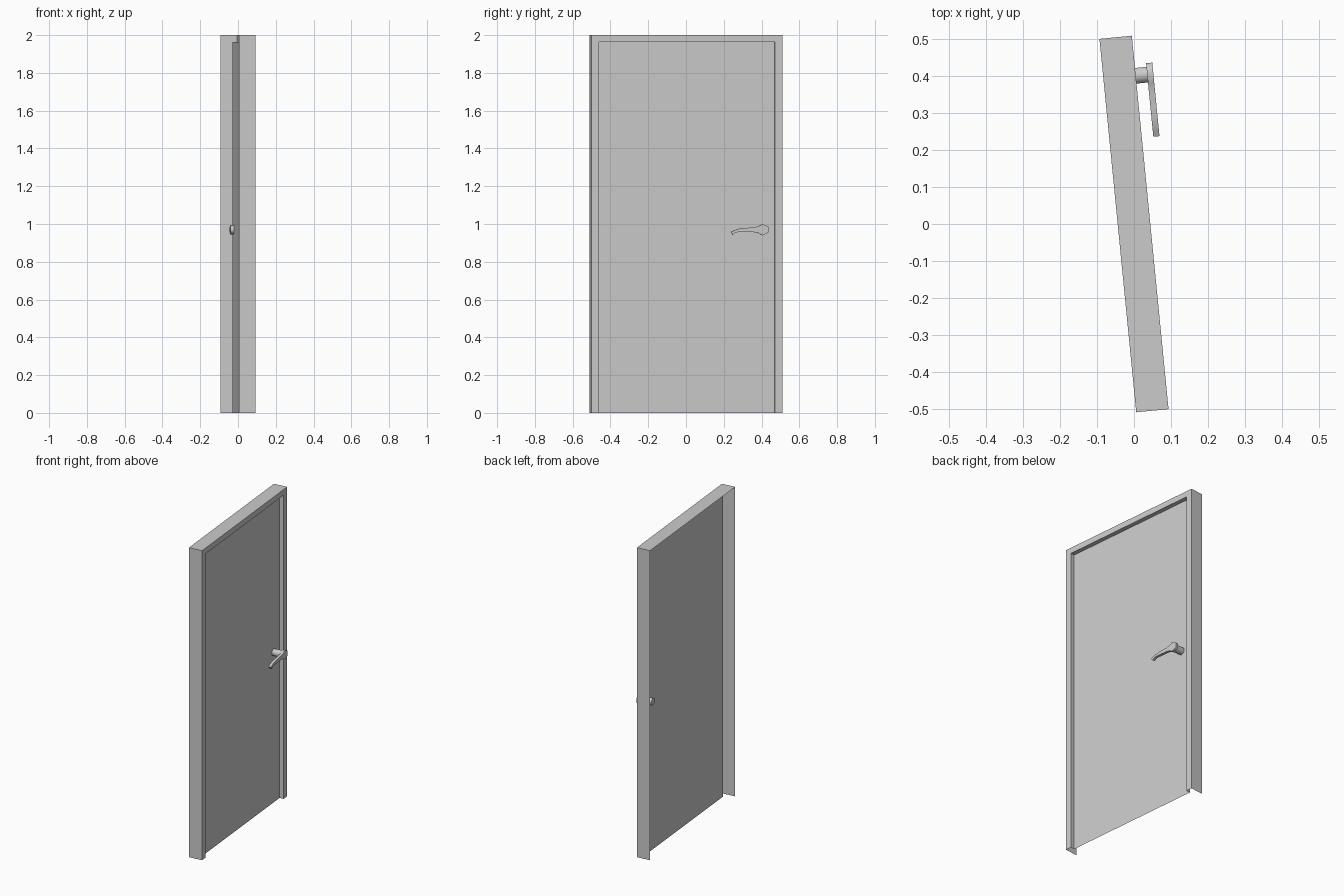
import bpy, bmesh, math
from mathutils import Matrix, Vector

if "Cube" in bpy.data.objects:
    bpy.data.objects.remove(bpy.data.objects["Cube"])

TURN = Matrix.Rotation(math.radians(5.62), 3, 'Z')   # whole door is turned slightly
W, H, D = 0.508, 2.0, 0.044        # half width, height, half depth
JAMB, HEAD, PANEL_X = 0.04, 0.037, 0.016


def make(name, verts, faces, smooth=False):
    me = bpy.data.meshes.new(name)
    me.from_pydata([TURN @ Vector(v) for v in verts], [], faces)
    me.update()
    ob = bpy.data.objects.new(name, me)
    bpy.context.collection.objects.link(ob)
    if smooth:
        bpy.ops.object.select_all(action='DESELECT')
        ob.select_set(True)
        bpy.context.view_layer.objects.active = ob
        bpy.ops.object.shade_smooth_by_angle(angle=math.radians(65))
    return ob


def prism(name, outline, x0, x1):
    """Extrude a counter-clockwise (y, z) outline along x."""
    n = len(outline)
    verts = [(x0, y, z) for y, z in outline] + [(x1, y, z) for y, z in outline]
    faces = [tuple(reversed(range(n))), tuple(range(n, 2 * n))]
    faces += [(i, (i + 1) % n, n + (i + 1) % n, n + i) for i in range(n)]
    return make(name, verts, faces, True)


# door frame: thin open profile (outer wall, front face, inner jamb) swept around the doorway
profile = [(-D, 0), (D, 0), (D, 1), (PANEL_X, 1)]    # x, inset fraction
verts = []
for side, up in [(-1, 0), (-1, 1), (1, 1), (1, 0)]:
    for x, k in profile:
        verts.append((x, side * (W - k * JAMB), up * (H - k * HEAD)))
faces = [(4 * i + j, 4 * i + j + 1, 4 * i + j + 5, 4 * i + j + 4)
         for i in range(3) for j in range(3)]
make("door_frame", verts, faces)

# door leaf: a single flat sheet set back in the frame
w, h = W - JAMB, H - HEAD
make("door_panel", [(PANEL_X, -w, 0), (PANEL_X, w, 0), (PANEL_X, w, h), (PANEL_X, -w, h)],
     [(0, 1, 2, 3)])

# handle spindle: six-sided, pokes through the panel
HY, HZ = 0.399, 0.97
hexagon = [(HY + 0.0245 * math.sin(-a * math.pi / 3), HZ + 0.0245 * math.cos(a * math.pi / 3))
           for a in range(6)]
prism("handle_spindle", hexagon, -0.003, 0.076)

# handle lever: hexagonal hub tapering into a drooping grip
lever = [(HY, 1.0), (0.375, 0.987), (0.350, 0.982), (0.295, 0.978), (0.263, 0.973),
         (0.247, 0.966), (0.230, 0.958), (0.240, 0.943), (0.252, 0.953), (0.268, 0.957),
         (0.295, 0.957), (0.350, 0.957), (0.375, 0.953), (HY, 0.939),
         (0.430, 0.955), (0.430, 0.985)]
prism("handle_lever", lever, 0.0752, 0.092)
